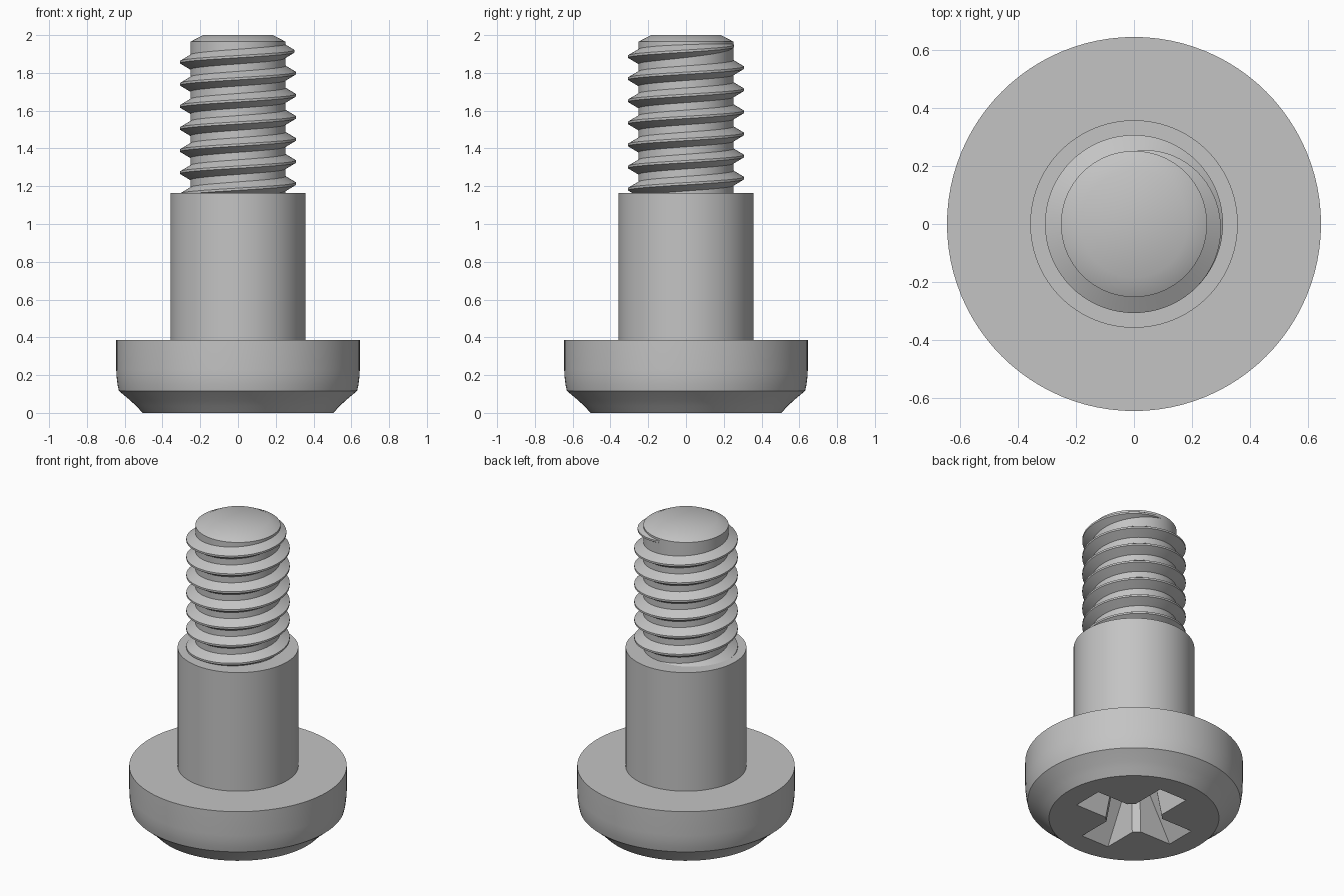
import bpy, bmesh, math
from mathutils import Vector

SEGMENTS = 96
PITCH = 0.117

if "Cube" in bpy.data.objects:
    bpy.data.objects.remove(bpy.data.objects["Cube"], do_unlink=True)

steel = bpy.data.materials.new("plain_steel_grey")
steel.use_nodes = True
GREY = (0.55, 0.55, 0.55, 1)
steel.diffuse_color = GREY
steel.node_tree.nodes["Principled BSDF"].inputs["Base Color"].default_value = GREY


def loft(name, rings, closed=True):
    """Skin a list of equal point rings and cap both ends."""
    bm = bmesh.new()
    loops = [[bm.verts.new(p) for p in ring] for ring in rings]
    n = len(loops[0])
    for a, b in zip(loops, loops[1:]):
        for i in range(n):
            j = (i + 1) % n
            bm.faces.new((a[i], a[j], b[j], b[i]))
    bm.faces.new(loops[0][::-1])
    bm.faces.new(loops[-1])
    bmesh.ops.recalc_face_normals(bm, faces=bm.faces[:])
    mesh = bpy.data.meshes.new(name)
    bm.to_mesh(mesh)
    bm.free()
    mesh.materials.append(steel)
    ob = bpy.data.objects.new(name, mesh)
    bpy.context.collection.objects.link(ob)
    return ob


def lathe(name, profile):
    angles = [2 * math.pi * i / SEGMENTS for i in range(SEGMENTS)]
    return loft(name, [[(r * math.cos(a), r * math.sin(a), z) for a in angles]
                       for r, z in profile])


def activate(ob):
    bpy.ops.object.select_all(action="DESELECT")
    ob.select_set(True)
    bpy.context.view_layer.objects.active = ob


def cross_ring(length, half, fillet, z):
    """Cross outline with chamfered inner corners."""
    arm = [(length, -half), (length, half), (half + fillet, half), (half, half + fillet)]
    ring = []
    for k in range(4):
        c, s = [(1, 0), (0, 1), (-1, 0), (0, -1)][k]
        ring += [(x * c - y * s, x * s + y * c, z) for x, y in arm]
    return ring


# Turned body: head, shoulder and threaded core
head = lathe("head", [(0.504, 0), (0.54, 0.037), (0.568, 0.064), (0.631, 0.117),
                      (0.638, 0.15), (0.643, 0.19), (0.645, 0.23), (0.645, 0.387)])
shoulder = lathe("shoulder", [(0.358, 0.37), (0.358, 1.163)])
core = lathe("threaded_core", [(0.252, 1.14), (0.252, 1.965), (0.185, 2.0)])

# Tapered cross recess in the underside of the head
slope = 0.7
cutter = loft("recess_cutter", [cross_ring(0.36 - slope * z, 0.1 - 0.12 * z, 0.035, z)
                                for z in (-0.05, 0.3)])
cutter.hide_render = True
activate(head)
cut = head.modifiers.new("recess", "BOOLEAN")
cut.operation = "DIFFERENCE"
cut.solver = "EXACT"
cut.object = cutter
bpy.ops.object.modifier_apply(modifier=cut.name)
bpy.data.objects.remove(cutter, do_unlink=True)

# Right-handed thread that fades out below the tip
STEPS = 72
first, last, fade_from = -4.75, 2.25, 1.85
section = [(0.24, -0.046), (0.307, -0.006), (0.307, 0.006), (0.24, 0.046)]
rings = []
for i in range(int((last - first) * STEPS) + 1):
    turn = first + i / STEPS
    fade = max(0, (turn - fade_from) / (last - fade_from))
    angle = 2 * math.pi * turn
    out = Vector((math.cos(angle), math.sin(angle), 0))
    height = 1.857 + (turn - 1.5) * PITCH
    rings.append([out * (r - 0.056 * fade ** 2) + Vector((0, 0, height + dz))
                  for r, dz in section])
thread = loft("thread", rings)

for part in (head, shoulder, core, thread):
    activate(part)
    bpy.ops.object.shade_smooth_by_angle(angle=math.radians(30))
